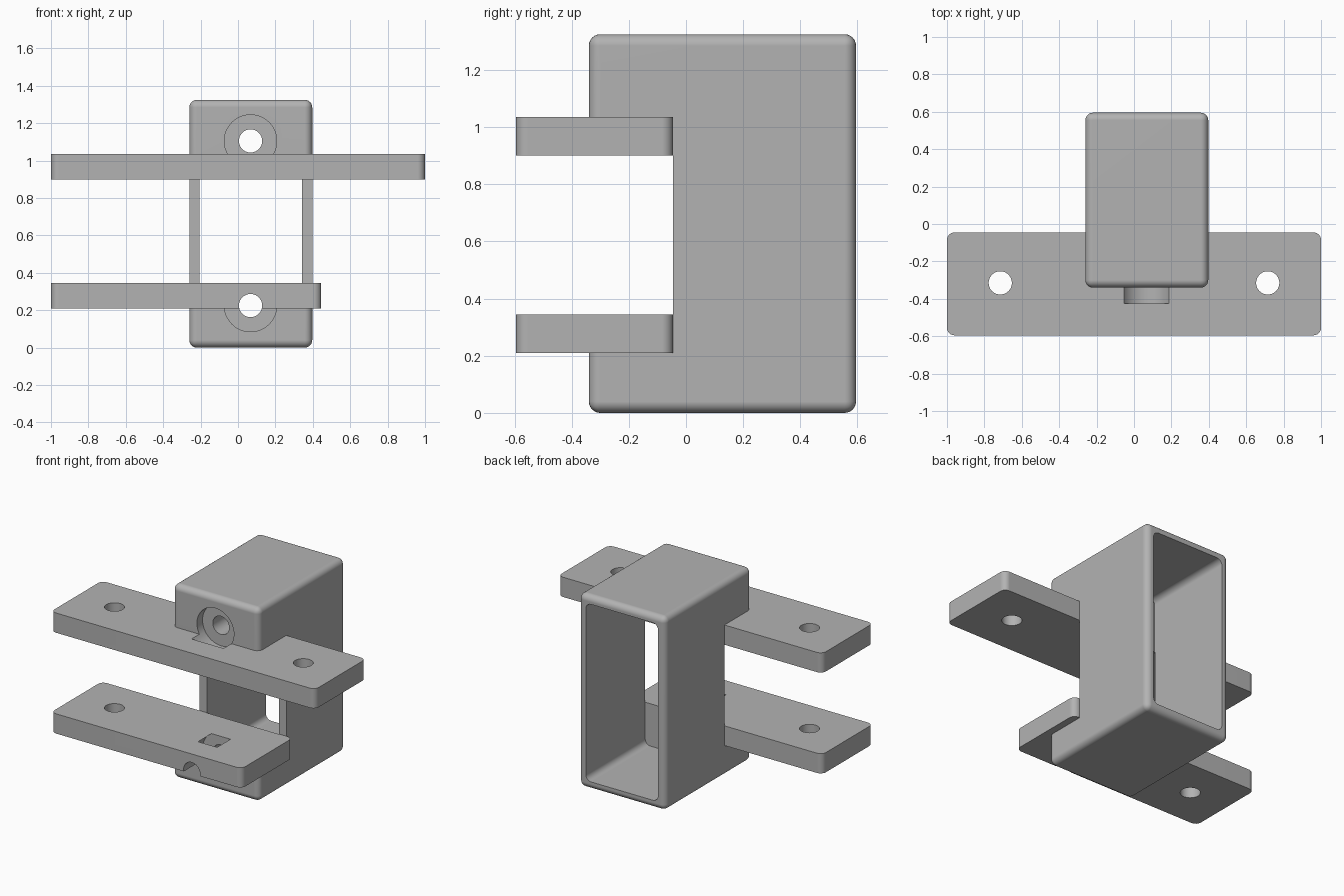
import bpy, bmesh, math
from mathutils import Matrix, Vector

cube = bpy.data.objects.get("Cube")
if cube:
    bpy.data.objects.remove(cube, do_unlink=True)

GREY = (0.45, 0.45, 0.45, 1)
metal = bpy.data.materials.new("plain grey")
metal.diffuse_color = GREY
metal.use_nodes = True
metal.node_tree.nodes["Principled BSDF"].inputs["Base Color"].default_value = GREY


def make_object(name, bm):
    mesh = bpy.data.meshes.new(name)
    bm.to_mesh(mesh)
    bm.free()
    obj = bpy.data.objects.new(name, mesh)
    bpy.context.collection.objects.link(obj)
    obj.data.materials.append(metal)
    return obj


def block(name, low, high, radius=0, axes="xyz"):
    """Box between two corners, rounding the edges that run along the given axes."""
    low, high = Vector(low), Vector(high)
    bm = bmesh.new()
    bmesh.ops.create_cube(bm, size=1)
    for v in bm.verts:
        v.co = (low + high) / 2 + v.co * (high - low)
    if radius:
        edges = [e for e in bm.edges
                 if any(abs((e.verts[0].co - e.verts[1].co)["xyz".index(a)]) > 1e-4 for a in axes)]
        bmesh.ops.bevel(bm, geom=edges, offset=radius, segments=6, profile=0.5, affect='EDGES')
    return make_object(name, bm)


def rod(name, centre, radius, length, along_y=False):
    turn = Matrix.Rotation(math.pi / 2, 4, 'X') if along_y else Matrix()
    bm = bmesh.new()
    bmesh.ops.create_cone(bm, cap_ends=True, segments=48, radius1=radius, radius2=radius,
                          depth=length, matrix=Matrix.Translation(centre) @ turn)
    return make_object(name, bm)


def combine(target, tool, operation):
    """Apply one boolean and remove its tool."""
    tool.hide_render = True
    mod = target.modifiers.new(operation.title(), 'BOOLEAN')
    mod.object, mod.operation, mod.solver = tool, operation, 'EXACT'
    bpy.context.view_layer.objects.active = target
    bpy.ops.object.modifier_apply(modifier=mod.name)
    bpy.data.objects.remove(tool, do_unlink=True)


# Rounded housing joined to the two mounting plates
PLATE_BACK = -0.045
bracket = block("bracket_housing", (-0.26, -0.34, 0), (0.397, 0.595, 1.325), 0.04)
combine(bracket, block("upper_plate", (-1, -0.595, 0.9), (1, PLATE_BACK, 1.035), 0.04, "z"), 'UNION')
combine(bracket, block("lower_plate", (-1, -0.595, 0.21), (0.445, PLATE_BACK, 0.345), 0.04, "z"), 'UNION')

# Front notch between the plates, and the cavity open at the back
combine(bracket, block("notch_cutter", (-0.6, -0.8, 0.345), (0.6, PLATE_BACK, 0.9)), 'DIFFERENCE')
combine(bracket, block("cavity_cutter", (-0.205, PLATE_BACK - 0.002, 0.055), (0.342, 0.8, 1.27),
                       0.04, "y"), 'DIFFERENCE')

# Vertical mounting holes: the left pair lines up through both plates
for x in (-0.715, 0.715):
    combine(bracket, rod("mount_hole", (x, -0.315, 0.6), 0.062, 2), 'DIFFERENCE')

# Horizontal bolt holes with wider bolt-head recesses
for z in (0.225, 1.105):
    combine(bracket, rod("bolt_hole", (0.067, -0.4, z), 0.062, 1, True), 'DIFFERENCE')
    combine(bracket, rod("bolt_recess", (0.067, -0.352, z), 0.14, 0.145, True), 'DIFFERENCE')

# Smooth rounded edges, flat main faces
bpy.ops.object.select_all(action='DESELECT')
bracket.select_set(True)
bpy.context.view_layer.objects.active = bracket
bpy.ops.object.shade_smooth_by_angle(angle=math.radians(30))
weighted = bracket.modifiers.new("Weighted Normals", 'WEIGHTED_NORMAL')
weighted.keep_sharp = True
